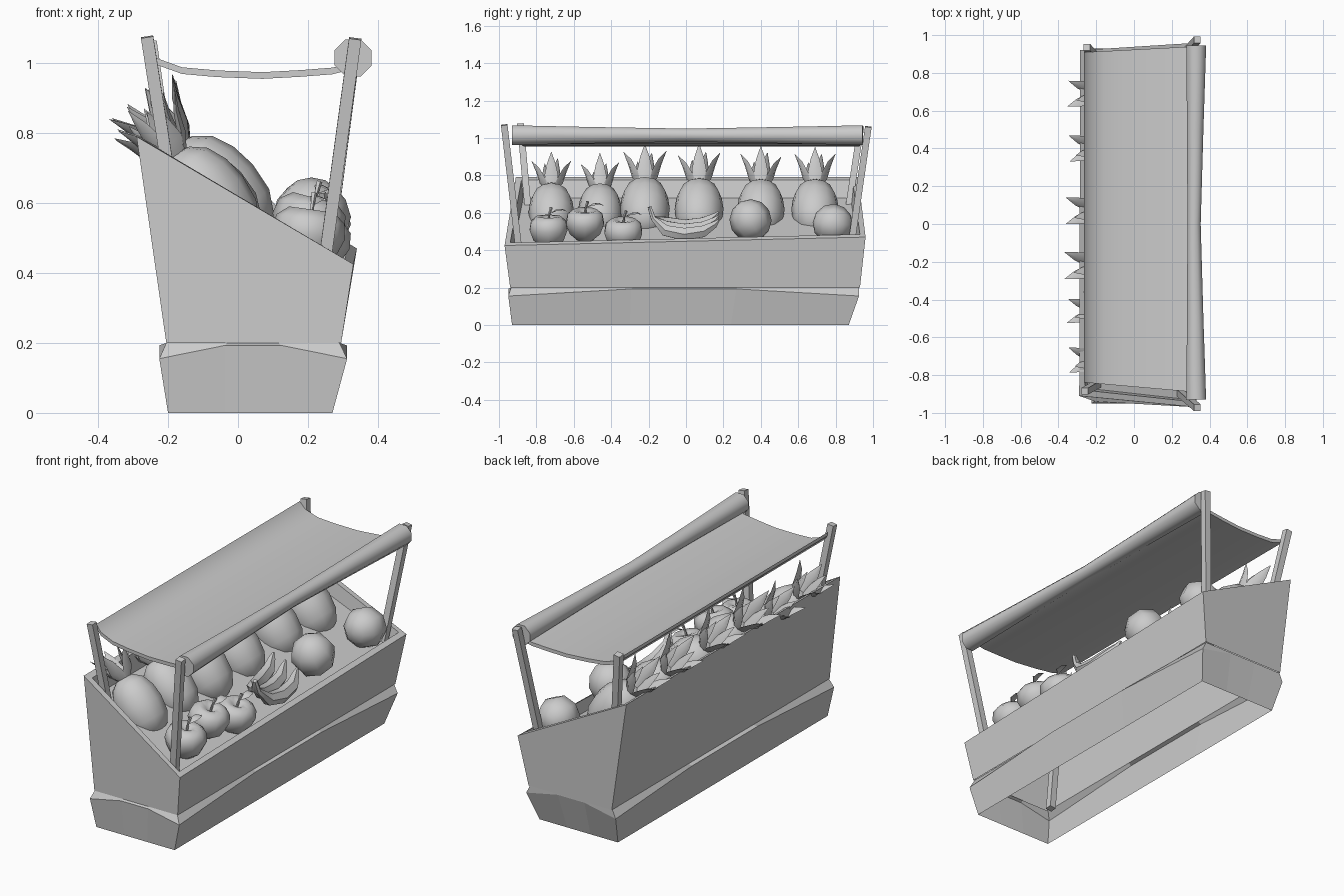
import bpy, bmesh, math, random
from mathutils import Vector, Matrix

if "Cube" in bpy.data.objects:
    bpy.data.objects.remove(bpy.data.objects["Cube"])

random.seed(4)
I = Matrix.Identity(4)


def finish(bm, name, angle=None):
    bmesh.ops.recalc_face_normals(bm, faces=bm.faces[:])
    me = bpy.data.meshes.new(name)
    bm.to_mesh(me)
    bm.free()
    ob = bpy.data.objects.new(name, me)
    bpy.context.collection.objects.link(ob)
    if angle:
        bpy.ops.object.select_all(action='DESELECT')
        ob.select_set(True)
        bpy.context.view_layer.objects.active = ob
        bpy.ops.object.shade_smooth_by_angle(angle=math.radians(angle))
    return ob


def loft(bm, rings, cap_start=True, cap_end=True):
    rows = [[bm.verts.new(p) for p in r] for r in rings]
    n = len(rows[0])
    for a, b in zip(rows, rows[1:]):
        for i in range(n):
            bm.faces.new((a[i], a[(i + 1) % n], b[(i + 1) % n], b[i]))
    if cap_start:
        bm.faces.new(rows[0][::-1])
    if cap_end:
        bm.faces.new(rows[-1])


def tube(bm, pts, radii, sides=6, side=(1, 0, 0), flat=1.0, mat=I, turn=0.0):
    pts = [Vector(p) for p in pts]
    rings = []
    for i, p in enumerate(pts):
        t = (pts[min(i + 1, len(pts) - 1)] - pts[max(i - 1, 0)]).normalized()
        n = Vector(side)
        n = (n - t * n.dot(t)).normalized()
        b = t.cross(n)
        ring = []
        for k in range(sides):
            a = 2 * math.pi * k / sides + turn
            ring.append(mat @ (p + radii[i] * (n * math.cos(a) + b * flat * math.sin(a))))
        rings.append(ring)
    loft(bm, rings)


def lathe(bm, profile, sides, mat):
    loft(bm, [[mat @ Vector((r * math.cos(2 * math.pi * k / sides),
                             r * math.sin(2 * math.pi * k / sides), z))
               for k in range(sides)] for r, z in profile])


def rect(x0, x1, y0, y1, z):
    return [(x0, y0, z), (x1, y0, z), (x1, y1, z), (x0, y1, z)]


def split_rect(x0, x1, y0, y1, z, mid_z):
    # rectangle with two extra points per side at their own height
    c = [Vector(p) for p in rect(x0, x1, y0, y1, z)]
    out = []
    for i in range(4):
        out.append(c[i])
        for f in (.35, .65):
            p = c[i].lerp(c[(i + 1) % 4], f)
            out.append((p.x, p.y, mid_z))
    return out


# plinth, open underneath, its ledge dipping at the corners
bm = bmesh.new()
loft(bm, [split_rect(-.20, .27, -.93, .87, 0, 0),
          split_rect(-.225, .312, -.95, .925, .155, .193),
          split_rect(-.205, .29, -.935, .925, .20, .20)], False, False)
finish(bm, "plinth")

# bin with slanted rim, wall thickness and sloping display shelf
bm = bmesh.new()
loft(bm, [rect(-.205, .295, -.94, .93, .20),
          [(-.29, -.91, .79), (.33, -.97, .425), (.34, .96, .47), (-.285, .92, .79)],
          [(-.26, -.88, .775), (.305, -.94, .44), (.315, .93, .485), (-.255, .89, .775)],
          [(-.245, -.87, .68), (.295, -.93, .38), (.305, .92, .42), (-.245, .88, .68)]],
     False, True)
finish(bm, "bin")

# leaning corner posts
for name, foot, top in (("front_post_a", (.205, -.86, .12), (.335, -.972, 1.07)),
                        ("front_post_b", (.235, .865, .30), (.335, .975, 1.06)),
                        ("back_post_a", (-.11, -.80, .12), (-.26, -.885, 1.075)),
                        ("back_post_b", (-.14, .82, .30), (-.25, .935, 1.06))):
    bm = bmesh.new()
    tube(bm, [foot, top], [.025, .025], 4, turn=math.pi / 4)
    finish(bm, name)

# sagging awning sheet
bm = bmesh.new()
rings = []
for x, z in ((-.265, 1.05), (-.235, 1.015), (-.16, .988), (-.06, .979), (.07, .974),
             (.18, .98), (.27, .987), (.32, 1.0)):
    f = (x + .25) / .57
    y0 = -.84 - .05 * f
    y1 = .91 + .03 * f
    rings.append([(x, y0, z), (x, y1, z), (x, y1, z - .019), (x, y0, z - .019)])
loft(bm, rings)
finish(bm, "awning_sheet", 30)

# rolled front edge of the awning, pinched in the middle
bm = bmesh.new()
ys = [-.93, -.5, 0, .5, .945]
tube(bm, [(.33 - .012 * (1 - abs(y)), y, 1.015) for y in ys],
     [.057, .047, .038, .047, .057], 8, turn=math.pi / 8)
finish(bm, "awning_roll", 50)

# pineapples with leaf crowns leaning on the back wall
body = [(.03, -.17), (.085, -.14), (.118, -.08), (.127, 0), (.118, .07),
        (.092, .13), (.05, .165), (.02, .172)]
for i, (x, y, z, s, tilt) in enumerate(((-.085, -.72, .605, .96, -36),
                                        (-.08, -.46, .61, .93, -42),
                                        (-.06, -.22, .625, 1.05, -40),
                                        (-.065, .07, .62, 1.03, -38),
                                        (-.065, .40, .62, 1.0, -38),
                                        (-.065, .69, .62, 1.0, -38))):
    m = (Matrix.Translation((x, y, z)) @ Matrix.Rotation(math.radians(tilt), 4, 'Y')
         @ Matrix.Scale(s, 4))
    bm = bmesh.new()
    lathe(bm, body, 12, m)
    finish(bm, "pineapple_%d" % (i + 1), 50)
    bm = bmesh.new()
    for count, spread, length, phase in ((5, .085, .19, 0), (2, .02, .20, .8)):
        for k in range(count):
            a = 2 * math.pi * k / count + phase
            L = length * random.uniform(.9, 1.05)
            path = [(.02, 0, .15), (.03 + spread * .3, 0, .15 + L * .35),
                    (.03 + spread * .6, 0, .15 + L * .7), (.03 + spread, 0, .15 + L)]
            tube(bm, path, [.022, .038, .024, .001], 4, (0, 1, 0), .35,
                 m @ Matrix.Rotation(a, 4, 'Z'))
    finish(bm, "pineapple_crown_%d" % (i + 1), 60)

# apples with stem and leaf
apple = [(.004, -.065), (.045, -.085), (.085, -.05), (.106, .005), (.098, .05),
         (.065, .077), (.03, .07), (.004, .05)]
for i, (x, y, z, tilt) in enumerate(((.20, -.735, .505, 8), (.20, -.54, .54, 15),
                                     (.215, -.335, .49, 15))):
    m = Matrix.Translation((x, y, z)) @ Matrix.Rotation(math.radians(tilt), 4, 'Y')
    bm = bmesh.new()
    lathe(bm, apple, 10, m)
    finish(bm, "apple_%d" % (i + 1), 60)
    bm = bmesh.new()
    tube(bm, [(0, 0, .05), (0, .004, .09), (0, .015, .125)], [.006, .006, .009], 5, mat=m)
    tube(bm, [(0, .005, .09), (.01, .04, .11), (.01, .075, .115), (.01, .10, .105)],
         [.003, .02, .018, .001], 4, flat=.2, mat=m)
    finish(bm, "apple_stem_%d" % (i + 1), 40)

# banana bunch fanning out from a shared stem
bm = bmesh.new()
for k in range(3):
    dx, dz = -.065 * k, .022 * k
    path = [(.24, -.195, .63), (.245 + dx * .2, -.175, .57), (.26 + dx * .7, -.11, .505 + dz),
            (.265 + dx, -.01, .485 + dz), (.26 + dx * 1.1, .09, .50 + dz),
            (.24 + dx * 1.1, .15, .535 + dz), (.235 + dx * 1.1, .175, .56 + dz)]
    tube(bm, path, [.012, .015, .034, .039, .035, .02, .006], 6)
finish(bm, "banana_bunch", 40)

# oranges
for i, (x, y, z, r) in enumerate(((.21, .345, .56, .113), (.215, .785, .54, .108))):
    bm = bmesh.new()
    bmesh.ops.create_uvsphere(bm, u_segments=8, v_segments=6, radius=r,
                              matrix=Matrix.Translation((x, y, z))
                              @ Matrix.Rotation(.5 + i, 4, 'X'))
    finish(bm, "orange_%d" % (i + 1), 50)
